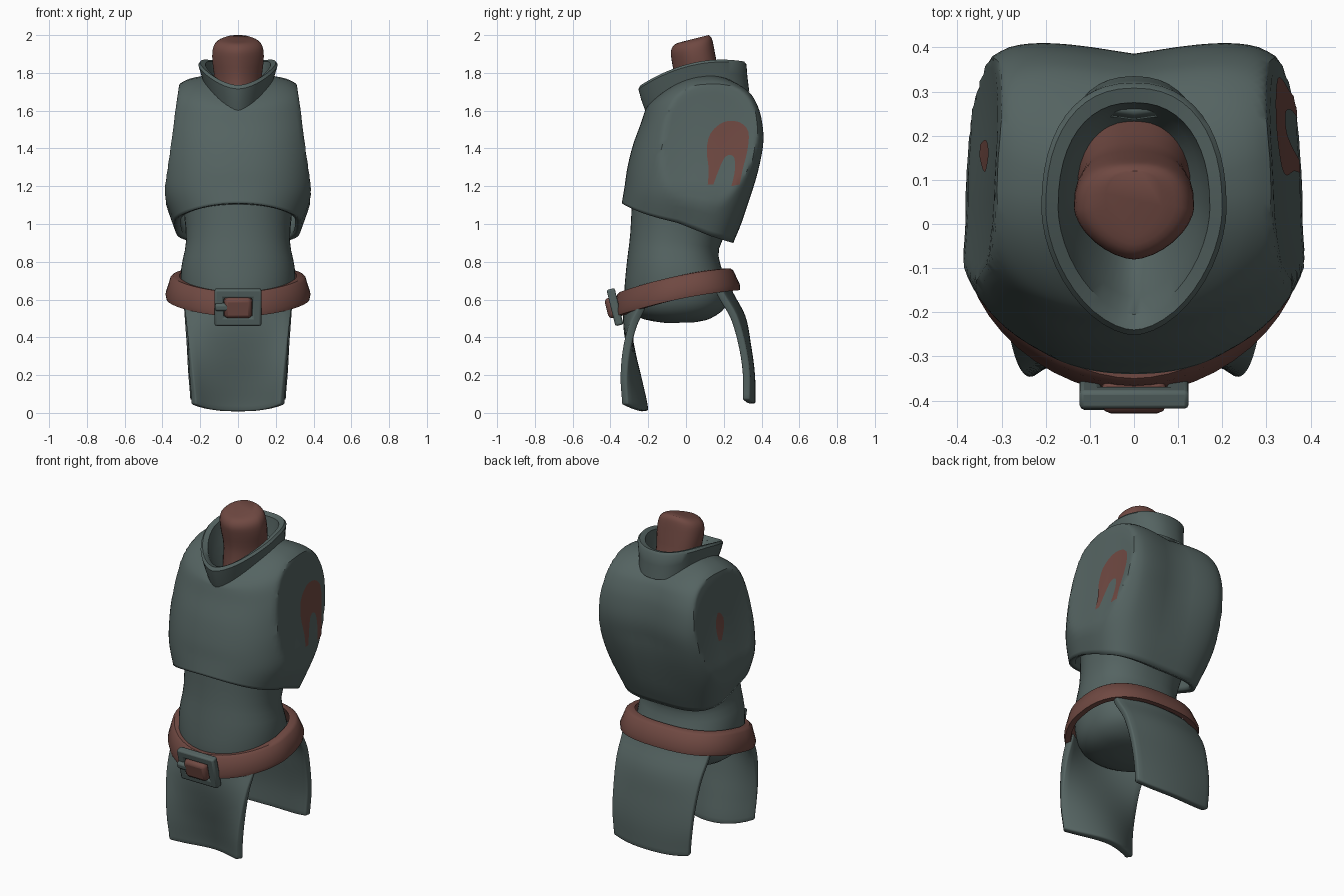
import bpy, bmesh, math
from mathutils import Vector
from mathutils.bvhtree import BVHTree

if "Cube" in bpy.data.objects:
    bpy.data.objects.remove(bpy.data.objects["Cube"])


def material(name, col):
    m = bpy.data.materials.new(name)
    m.diffuse_color = (*col, 1)
    m.use_nodes = True
    m.node_tree.nodes["Principled BSDF"].inputs["Base Color"].default_value = m.diffuse_color
    return m


CLOTH = material("grey green cloth", (0.090, 0.126, 0.121))
LEATHER = material("brown leather", (0.160, 0.066, 0.054))


def finish(name, verts, faces, mat, angle=35, solid=0, offset=0, bevel=0):
    me = bpy.data.meshes.new(name)
    me.from_pydata(verts, [], faces)
    me.materials.append(mat)
    ob = bpy.data.objects.new(name, me)
    bpy.context.collection.objects.link(ob)
    if solid:
        s = ob.modifiers.new("thickness", 'SOLIDIFY')
        s.thickness, s.offset = solid, offset
    if bevel:
        b = ob.modifiers.new("soft edge", 'BEVEL')
        b.width, b.segments, b.limit_method = bevel, 2, 'ANGLE'
    bpy.ops.object.select_all(action='DESELECT')
    ob.select_set(True)
    bpy.context.view_layer.objects.active = ob
    bpy.ops.object.shade_smooth_by_angle(angle=math.radians(angle))
    return ob


def smooth_rows(rows, steps):
    # Catmull-Rom interpolation between profile rows
    out = []
    for i in range(len(rows) - 1):
        a, b = rows[max(i - 1, 0)], rows[i]
        c, d = rows[i + 1], rows[min(i + 2, len(rows) - 1)]
        for k in range(steps):
            t = k / steps
            out.append([0.5 * (2 * q + (r - p) * t + (2 * p - 5 * q + 4 * r - s) * t * t
                               + (3 * q - p - 3 * r + s) * t ** 3)
                        for p, q, r, s in zip(a, b, c, d)])
    return out + [rows[-1]]


def loft(rows, steps=1, nf=2.0, nb=2.0, seg=48, caps=(), tweak=None, closed=False):
    # rows: y front, z front, y back, z back, half width, side lift
    rows = smooth_rows(rows, steps)
    verts, faces = [], []
    for yf, zf, yb, zb, hw, lift in rows:
        for j in range(seg):
            a = 2 * math.pi * j / seg
            c, s = math.cos(a), math.sin(a)
            e = 2 / (nf if s < 0 else nb)
            x = hw * math.copysign(abs(c) ** e, c)
            t = math.copysign(abs(s) ** e, s)
            v = (x, yf + (yb - yf) * (1 + t) / 2,
                 zf + (zb - zf) * (1 + t) / 2 + lift * (1 - t * t))
            verts.append(tweak(*v, t) if tweak else v)
    n = len(rows)
    for i in range(n if closed else n - 1):
        for j in range(seg):
            k, i2 = (j + 1) % seg, (i + 1) % n
            faces.append((i * seg + j, i * seg + k, i2 * seg + k, i2 * seg + j))
    if 'bottom' in caps:
        faces.append(tuple(reversed(range(seg))))
    if 'top' in caps:
        faces.append(tuple(range((n - 1) * seg, n * seg)))
    return verts, faces


# Chest shell: tilted rings, spine groove, flattened armholes
def shape_chest(x, y, z, t):
    high = min(1, max(0, (z - 1.0) / 0.35))
    y -= 0.045 * max(t, 0) * high * max(0, 1 - abs(x) / 0.28)
    z -= 0.02 * max(0, 1 - abs(y - 0.12) / 0.3) * max(0, 1 - (z - 0.9) / 0.2)
    if t < 0:  # arched front hem
        z -= 0.035 * (1 - high) * (x / 0.3) ** 2 * -t
    lim = 0.392 - 0.15 * max(0, z - 1.2) - 0.1 * max(0, y - 0.12)
    d = ((y - 0.12) / 0.28) ** 2 + ((z - 1.35) / 0.36) ** 2
    lim -= 0.02 * max(0, 1 - d)
    return (max(-lim, min(lim, x)), y, z)


chest = loft([(-.34, 1.11, .25, .91, .335, 0), (-.325, 1.2, .335, 1.1, .392, 0),
              (-.31, 1.3, .40, 1.28, .41, 0), (-.28, 1.42, .43, 1.43, .412, 0),
              (-.24, 1.53, .42, 1.56, .40, .025), (-.22, 1.59, .39, 1.65, .355, .075),
              (-.21, 1.615, .355, 1.70, .275, .10), (-.19, 1.64, .30, 1.74, .17, .09)],
             steps=5, nf=2.25, nb=3.5, seg=80, tweak=shape_chest)
finish("chest_shell", *chest, CLOTH, 33, solid=0.035, offset=-1)

# Collar: flared band with a rolled lip, pointed towards the front
collar = loft([(-.212, 1.59, .335, 1.70, .18, .09), (-.238, 1.66, .325, 1.78, .195, .07),
               (-.252, 1.715, .32, 1.845, .21, .06), (-.24, 1.735, .308, 1.86, .20, .055),
               (-.205, 1.725, .275, 1.85, .172, .055), (-.165, 1.65, .26, 1.73, .152, .05),
               (-.08, 1.58, .22, 1.62, .11, .05)], nf=1.75, nb=2.3)
finish("collar", *collar, CLOTH, 45)

# Neck post
neck = loft([(-.08, 1.60, .26, 1.60, .138, 0), (-.06, 1.75, .185, 1.76, .125, 0),
             (-.075, 1.86, .16, 1.87, .136, 0), (-.08, 1.915, .145, 1.95, .132, 0),
             (-.06, 1.95, .135, 1.985, .108, 0), (-.02, 1.965, .12, 2.0, .065, 0)],
            steps=3, nf=1.65, nb=2.5, seg=32, caps=('bottom', 'top'))
finish("neck", *neck, LEATHER, 50)

# Waist and rounded underside
waist = loft([(-.10, .475, .05, .48, .09, 0), (-.22, .495, .13, .50, .2, 0),
              (-.30, .54, .21, .56, .27, 0), (-.325, .63, .23, .65, .30, 0),
              (-.315, .78, .19, .76, .30, 0), (-.295, .95, .175, .87, .275, 0),
              (-.285, 1.16, .25, 1.02, .29, 0)], steps=3, nf=2.1, nb=2.4,
             caps=('bottom', 'top'))
finish("waist", *waist, CLOTH, 40)

# Belt: tilted flaring strap
belt = loft([(-.35, .51, .255, .65, .345, .02), (-.38, .51, .285, .65, .378, .02),
             (-.385, .535, .285, .68, .384, .02), (-.365, .625, .25, .755, .358, .02),
             (-.35, .64, .235, .765, .343, .02), (-.32, .64, .205, .765, .31, .02)],
            nf=1.85, nb=2.6, closed=True)
finish("belt", *belt, LEATHER, 40)


# Buckle parts, leaning forward at the top
def lean(ob, loc):
    ob.location = loc
    ob.rotation_euler = (0.24, 0, 0)


fv, ff = [], []
for sx, sz in ((-1, -1), (1, -1), (1, 1), (-1, 1)):
    for hx, hz, y in ((.124, .099, -.022), (.124, .099, .022), (.075, .053, .022), (.075, .053, -.022)):
        fv.append((sx * hx, y, sz * hz))
for i in range(4):
    for k in range(4):
        a, b = i * 4, ((i + 1) % 4) * 4
        ff.append((a + k, b + k, b + (k + 1) % 4, a + (k + 1) % 4))
lean(finish("buckle_frame", fv, ff, CLOTH, 40, bevel=0.01), (0, -.376, .56))


def box(name, size, loc, mat, bevel):
    bm = bmesh.new()
    bmesh.ops.create_cube(bm, size=1)
    vs = [(v.co.x * size[0], v.co.y * size[1], v.co.z * size[2]) for v in bm.verts]
    fs = [[v.index for v in f.verts] for f in bm.faces]
    bm.free()
    lean(finish(name, vs, fs, mat, 40, bevel=bevel), loc)


box("belt_end", (.145, .08, .11), (0, -.382, .56), LEATHER, .02)
box("buckle_prong", (.085, .035, .04), (-.08, -.403, .56), CLOTH, .012)


# Cloth flaps: grid sheets, centre and edge lines down the drop
def flap(name, sign, centre, edge, widths, top, bottom, corner, thick):
    n, verts, faces = 14, [], []
    mid = smooth_rows([list(p) for p in zip(centre, edge, widths)], 5)
    m = len(mid)
    for i, (yc, ye, w) in enumerate(mid):
        t = i / (m - 1)
        for j in range(n + 1):
            u = 2 * j / n - 1
            z = top + (bottom - top) * t + corner * t * abs(u) ** 3
            verts.append((u * w, yc + (ye - yc) * abs(u) ** 2, z))
    for i in range(m - 1):
        for j in range(n):
            a = i * (n + 1) + j
            q = (a, a + n + 1, a + n + 2, a + 1)
            faces.append(q if sign < 0 else q[::-1])
    finish(name, verts, faces, CLOTH, 40, solid=thick, bevel=0.009)


flap("front_flap", -1, (-.31, -.31, -.285, -.25, -.22), (-.215, -.28, -.318, -.332, -.325),
     (.28, .27, .26, .248, .236), .60, .01, .035, .042)
flap("back_flap", 1, (.22, .295, .325, .345, .348), (.17, .25, .295, .318, .318),
     (.29, .28, .27, .262, .25), .66, .05, .02, .04)


# Brown patches: thin plates projected onto the armholes
tree = BVHTree.FromPolygons([Vector(v) for v in chest[0]], chest[1])


def patch(name, side, pairs, n=6):
    rows = smooth_rows([list(p) for p in pairs], 3)
    verts, faces = [], []
    for y0, z0, y1, z1 in rows:
        for k in range(n + 1):
            t = k / n
            y, z = y0 + (y1 - y0) * t, z0 + (z1 - z0) * t
            hit = tree.ray_cast(Vector((side, y, z)), Vector((-side, 0, 0)))[0]
            verts.append(((hit.x if hit else side * .35) + side * .004, y, z))
    for i in range(len(rows) - 1):
        for k in range(n):
            a = i * (n + 1) + k
            q = (a, a + 1, a + n + 2, a + n + 1)
            faces.append(q if side < 0 else q[::-1])
    finish(name, verts, faces, LEATHER, 40)


patch("right_armhole_patch", 1,
      [(.115, 1.21, .145, 1.21), (.12, 1.29, .175, 1.29), (.11, 1.39, .20, 1.345),
       (.13, 1.48, .215, 1.36), (.20, 1.54, .225, 1.365), (.28, 1.54, .24, 1.365),
       (.33, 1.49, .255, 1.35), (.325, 1.39, .26, 1.31), (.30, 1.29, .255, 1.26),
       (.285, 1.21, .24, 1.20)])
patch("left_armhole_patch", -1,
      [(.15, 1.51, .165, 1.51), (.12, 1.47, .185, 1.47), (.125, 1.41, .19, 1.41),
       (.155, 1.35, .18, 1.35)])
